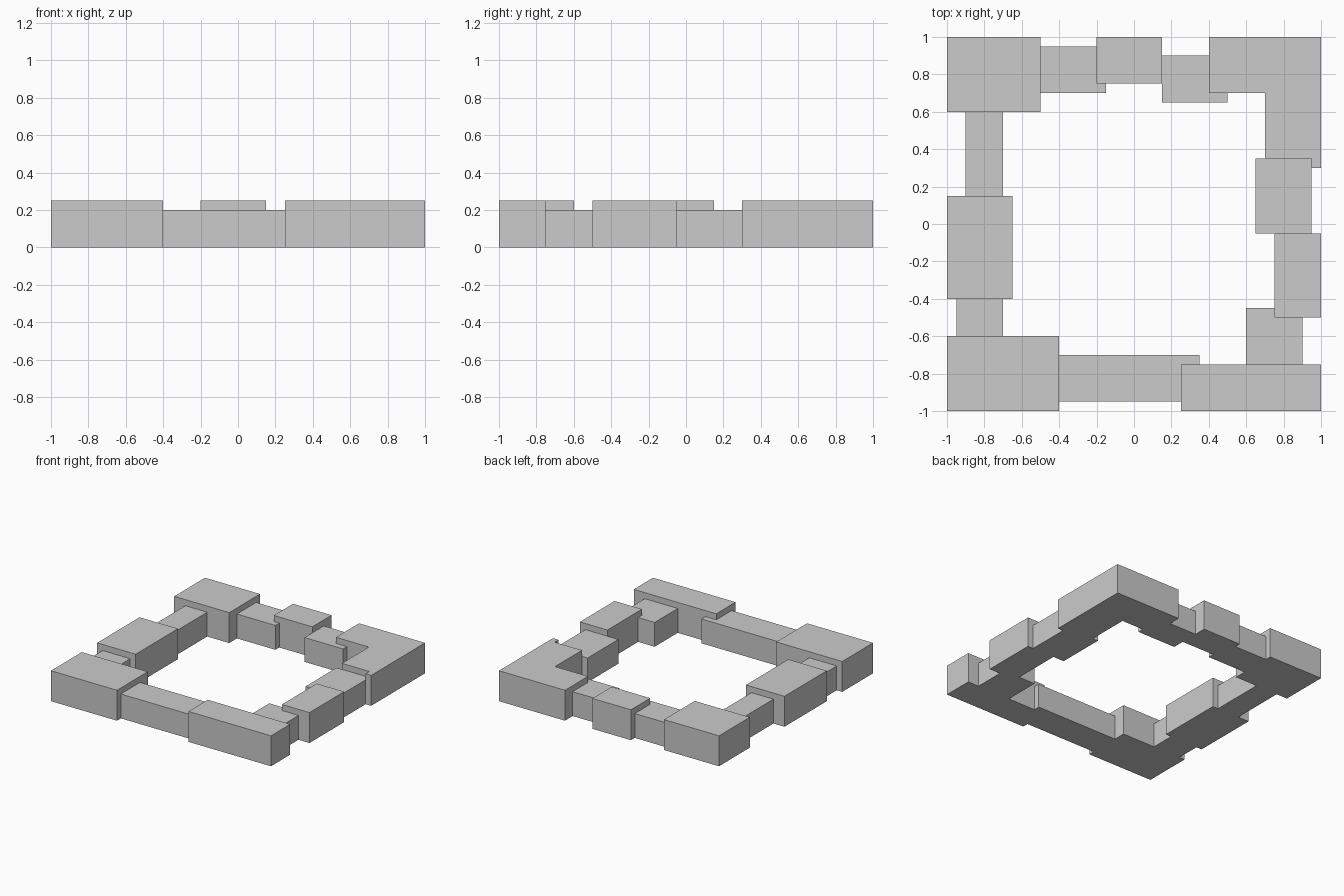
import bpy, bmesh

if "Cube" in bpy.data.objects:
    bpy.data.objects.remove(bpy.data.objects["Cube"])

TALL, LOW = 0.25, 0.2


def rect(x0, y0, x1, y1):
    return [(x0, y0), (x1, y0), (x1, y1), (x0, y1)]


def block(name, outline, height):
    """Extrude a counter-clockwise floor outline up from z = 0."""
    bm = bmesh.new()
    base = bm.faces.new([bm.verts.new((x, y, 0)) for x, y in outline])
    ext = bmesh.ops.extrude_face_region(bm, geom=[base], use_keep_orig=True)
    top = [v for v in ext["geom"] if isinstance(v, bmesh.types.BMVert)]
    bmesh.ops.translate(bm, vec=(0, 0, height), verts=top)
    bmesh.ops.recalc_face_normals(bm, faces=bm.faces)
    mesh = bpy.data.meshes.new(name)
    bm.to_mesh(mesh)
    bm.free()
    bpy.context.collection.objects.link(bpy.data.objects.new(name, mesh))


# Tall blocks: corners and wall pieces
block("corner_back_left", rect(-1, 0.6, -0.5, 1), TALL)
block("corner_front_left", rect(-1, -1, -0.4, -0.6), TALL)
block("corner_front_right", rect(0.25, -1, 1, -0.75), TALL)
block("corner_back_right", [(0.4, 0.7), (0.7, 0.7), (0.7, 0.35), (0.95, 0.35),
                            (0.95, 0.3), (1, 0.3), (1, 1), (0.4, 1)], TALL)
block("wall_back", rect(-0.2, 0.75, 0.15, 1), TALL)
block("wall_left", rect(-1, -0.4, -0.65, 0.15), TALL)
block("wall_right", rect(0.75, -0.5, 1, -0.05), TALL)

# Low blocks linking the tall ones, notched around their neighbours
block("link_left_rear", rect(-0.9, 0.15, -0.7, 0.6), LOW)
block("link_left_front", rect(-0.95, -0.6, -0.7, -0.4), LOW)
block("link_right_rear", rect(0.65, -0.05, 0.95, 0.35), LOW)
block("link_right_front", [(0.6, -0.75), (0.9, -0.75), (0.9, -0.5),
                           (0.75, -0.5), (0.75, -0.45), (0.6, -0.45)], LOW)
block("link_front", [(-0.4, -0.95), (0.25, -0.95), (0.25, -0.75),
                     (0.35, -0.75), (0.35, -0.7), (-0.4, -0.7)], LOW)
block("link_back_left", [(-0.5, 0.7), (-0.15, 0.7), (-0.15, 0.75),
                         (-0.2, 0.75), (-0.2, 0.95), (-0.5, 0.95)], LOW)
block("link_back_right", [(0.15, 0.65), (0.5, 0.65), (0.5, 0.7),
                          (0.4, 0.7), (0.4, 0.9), (0.15, 0.9)], LOW)
